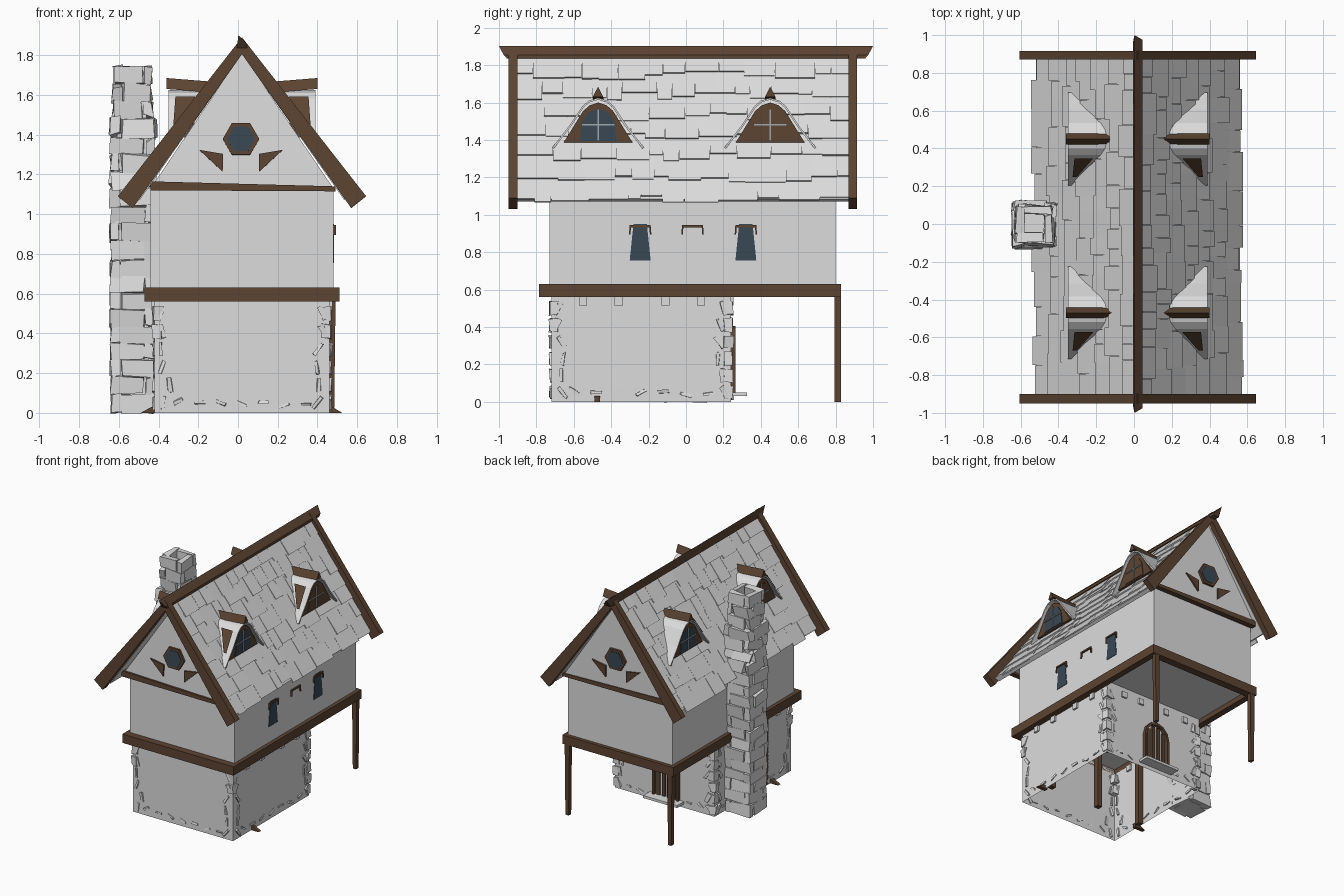
import bpy, bmesh, math, random
from mathutils import Matrix, Vector, Euler

random.seed(7)
cube = bpy.data.objects.get("Cube")
if cube:
    bpy.data.objects.remove(cube, do_unlink=True)


def material(name, rgb):
    m = bpy.data.materials.new(name)
    m.use_nodes = True
    m.diffuse_color = (*rgb, 1)
    m.node_tree.nodes["Principled BSDF"].inputs["Base Color"].default_value = (*rgb, 1)
    return m


STONE = material("pale_stone", (0.72, 0.72, 0.72))
WOOD = material("brown_wood", (0.107, 0.058, 0.032))
GLASS = material("dark_glass", (0.04, 0.065, 0.09))
BAR = material("window_bar_grey", (0.35, 0.4, 0.43))
MID = 0.02  # ridge position in x


def finish(name, bm, mat):
    bmesh.ops.recalc_face_normals(bm, faces=bm.faces[:])
    me = bpy.data.meshes.new(name)
    bm.to_mesh(me)
    bm.free()
    me.materials.append(mat)
    ob = bpy.data.objects.new(name, me)
    bpy.context.collection.objects.link(ob)
    return ob


def add_prism(bm, pts, a, b, axis):
    """Extrude a profile from a to b; axis x takes (y, z) points, axis y takes (x, z)."""
    place = (lambda p, t: (t, p[0], p[1])) if axis == "x" else (lambda p, t: (p[0], t, p[1]))
    va = [bm.verts.new(place(p, a)) for p in pts]
    vb = [bm.verts.new(place(p, b)) for p in pts]
    bm.faces.new(va)
    bm.faces.new(vb[::-1])
    for i in range(len(pts)):
        j = (i + 1) % len(pts)
        bm.faces.new((va[i], va[j], vb[j], vb[i]))


def prism(name, pts, a, b, axis, mat):
    bm = bmesh.new()
    add_prism(bm, pts, a, b, axis)
    return finish(name, bm, mat)


def add_box(bm, lo, hi, rot=(0, 0, 0), jitter=0.0):
    lo, hi = Vector(lo), Vector(hi)
    mat = Matrix.LocRotScale((lo + hi) / 2, Euler(rot), hi - lo)
    for v in bmesh.ops.create_cube(bm, size=1, matrix=mat)["verts"]:
        v.co += Vector([random.uniform(-jitter, jitter) for _ in range(3)])


def box(name, lo, hi, mat):
    bm = bmesh.new()
    add_box(bm, lo, hi)
    return finish(name, bm, mat)


def mirrored(half):
    """Close a symmetric outline from its right half, listed bottom to top."""
    return half + [(-u, v) for u, v in reversed(half) if u > 0]


# Walls: the lower storey is open underneath
X0, X1, Y0, Y1 = -0.42, 0.46, -0.72, 0.24
bm = bmesh.new()
add_box(bm, (X0, Y0, 0), (X1, Y1, 0.6))
bm.faces.ensure_lookup_table()
bmesh.ops.delete(bm, geom=[min(bm.faces, key=lambda f: f.calc_center_median().z)], context="FACES")
finish("lower_wall", bm, STONE)
box("upper_wall", (-0.44, -0.73, 0.6), (0.48, 0.8, 1.13), STONE)

# Gables, overhanging the walls
bm = bmesh.new()
ends = []
for y, top in ((-0.825, -0.8), (0.85, 0.865)):
    ends.append([bm.verts.new(c) for c in ((-0.44, y, 1.13), (0.48, y, 1.13), (MID, top, 1.81))])
    bm.faces.new(ends[-1])
for i in range(3):
    j = (i + 1) % 3
    bm.faces.new((ends[0][i], ends[0][j], ends[1][j], ends[1][i]))
finish("gables", bm, STONE)

# Gable fittings: hexagon window, brackets and tie beam
hexagon = lambda r: [(r * math.cos(i * math.pi / 3), r * math.sin(i * math.pi / 3)) for i in range(6)]
for end, y, lean, tie in (("front", -0.816, -0.037, -0.82), ("back", 0.856, -0.022, 0.838)):
    fittings = [prism(end + "_window_frame", hexagon(0.092), -0.018, 0.018, "y", WOOD),
                prism(end + "_window_glass", hexagon(0.071), -0.021, 0.021, "y", GLASS)]
    for s in (-1, 1):
        tri = [(s * 0.21, -0.055), (s * 0.09, -0.075), (s * 0.092, -0.165)]
        fittings.append(prism(end + "_bracket", tri, -0.012, 0.012, "y", WOOD))
    for ob in fittings:
        ob.location = (0.015, y, 1.378)
        ob.rotation_euler.x = lean
    prism(end + "_tie_beam", [(-0.44, 1.12), (0.49, 1.115), (0.49, 1.14), (-0.44, 1.165)],
          tie - 0.02, tie + 0.02, "y", WOOD)

# Roof: chevron base, then overlapping shingles
RIDGE = 1.85
prism("roof_base", [(MID - 0.54, 1.085), (MID, RIDGE), (MID + 0.54, 1.085),
                    (MID + 0.515, 1.07), (MID, 1.805), (MID - 0.515, 1.07)], -0.9, 0.875, "y", STONE)
down = Vector((0.54, 1.08 - RIDGE))
normal = Vector((-down.y, down.x)).normalized()
ROWS = 7
bm = bmesh.new()
for s in (-1, 1):
    for row in range(ROWS):
        y = -0.9
        while y < 0.875:
            y_next = y + random.uniform(0.07, 0.22)
            if 0.875 - y_next < 0.06:
                y_next = 0.875
            t0 = row / ROWS
            t1 = (row + 1) / ROWS + random.uniform(-0.03, 0.03)
            lift = random.uniform(0.008, 0.014)
            profile = []
            for t, n in ((t0 - 0.02, 0), (t0 - 0.02, 0.002), (t1, lift), (t1, 0)):
                p = down * t + normal * n
                profile.append((MID + s * p.x, RIDGE + p.y))
            add_prism(bm, profile, y, y_next - 0.002, "y")
            y = y_next
finish("roof_shingles", bm, STONE)

# Verge boards and the pointed ridge beam
verge = [(-0.605, 1.09), (MID, 1.89), (0.645, 1.09), (0.57, 1.03), (MID, 1.805), (-0.53, 1.03)]
prism("front_verge_board", verge, -0.95, -0.9, "y", WOOD)
prism("back_verge_board", verge, 0.87, 0.915, "y", WOOD)
beam = prism("ridge_beam", [(-0.006, 1.835), (0.002, 1.902), (0.046, 1.855), (0.046, 1.835)], -1, 1, "y", WOOD)
for v in beam.data.vertices:
    if v.co.z < 1.9:
        v.co.y *= 0.957 if v.co.z < 1.84 else 0.975

# Dormers
cape = mirrored([(0.245, 1.36), (0.155, 1.475), (0.085, 1.58), (0.05, 1.61), (0, 1.625)])
face = mirrored([(0.185, 1.385), (0.08, 1.555), (0.045, 1.585), (0, 1.6)])
pane = mirrored([(0.1, 1.395), (0.085, 1.5), (0.05, 1.55), (0, 1.565)])
roof_x = lambda z: (RIDGE - z) * 0.54 / (RIDGE - 1.08)
for s in (-1, 1):
    for yc in (-0.47, 0.45):
        at = lambda pts: [(yc + u, z) for u, z in pts]
        bm = bmesh.new()
        rows = [(bm.verts.new((MID + s * 0.37, y, z)),
                 bm.verts.new((MID + s * (roof_x(z) - 0.01), y, z))) for y, z in at(cape)]
        for p, q in zip(rows, rows[1:]):
            bm.faces.new((p[0], q[0], q[1], p[1]))
        hood = finish("dormer_roof", bm, STONE)
        hood.modifiers.new("thickness", "SOLIDIFY").thickness = 0.01
        # Bare timber on the hood's front flank
        bm = bmesh.new()
        flank = [(0.235, -0.092, 1.585), (0.335, -0.092, 1.585), (0.345, -0.19, 1.445), (0.322, -0.19, 1.445)]
        bm.faces.new([bm.verts.new((MID + s * u, yc + v - 0.01, z + 0.007)) for u, v, z in flank])
        finish("dormer_flank", bm, WOOD)
        prism("dormer_front", at(face), MID + s * 0.24, MID + s * 0.352, "x", WOOD)
        prism("dormer_pane", at(pane), MID + s * 0.35, MID + s * 0.357, "x", GLASS if s * yc < 0 else WOOD)
        bm = bmesh.new()
        x = MID + s * 0.36
        add_box(bm, (x - 0.004, yc - 0.004, 1.395), (x + 0.004, yc + 0.004, 1.565))
        add_box(bm, (x - 0.004, yc - 0.09, 1.476), (x + 0.004, yc + 0.09, 1.484))
        finish("dormer_window_bars", bm, BAR)
        # Triangular ridge beam dipping towards the roof
        beam = prism("dormer_ridge_beam", at([(-0.028, 1.63), (0.028, 1.63), (0, 1.685)]),
                     MID + s * 0.13, MID + s * 0.38, "x", WOOD)
        for v in beam.data.vertices:
            if abs(v.co.x - MID) < 0.2:
                v.co.z -= 0.02

# Floor beams and back posts
for name, lo, hi in (("front", (-0.47, -0.785), (0.51, -0.72)), ("back", (-0.47, 0.77), (0.51, 0.83)),
                     ("right", (-0.47, -0.785), (-0.42, 0.83)), ("left", (0.46, -0.785), (0.51, 0.83))):
    box(name + "_floor_beam", (*lo, 0.56), (*hi, 0.63), WOOD)
for x in (-0.435, 0.47):
    prism("porch_post", [(x - 0.021, 0.57), (x + 0.021, 0.57), (x + 0.014, 0), (x - 0.014, 0)],
          0.795, 0.828, "y", WOOD)

# Posts inside, and pegs through the foot of the side walls
for x in (-0.4, -0.01, 0.43):
    box("inner_post", (x - 0.02, -0.44, 0), (x + 0.02, -0.4, 0.59), WOOD)
for x, tip in ((-0.4, -0.49), (0.44, 0.525)):
    prism("wall_peg", [(x, 0), (tip, 0), (x + (tip - x) * 0.4, 0.03), (x, 0.03)], -0.49, -0.46, "y", WOOD)

# Joist ends under the floor beams
bm = bmesh.new()
for y in (-0.55, -0.36, -0.11, 0.08):
    for x in (X0, X1):
        add_box(bm, (x - 0.015, y - 0.022, 0.515), (x + 0.015, y + 0.022, 0.56))
for x in (-0.28, -0.1, 0.14, 0.3):
    add_box(bm, (x - 0.022, Y1 - 0.015, 0.515), (x + 0.022, Y1 + 0.015, 0.56))
finish("joist_ends", bm, STONE)

# Side windows with wooden hoods
hood_shape = mirrored([(0.049, 0.933), (0.052, 0.895), (0.06, 0.895), (0.056, 0.945)])
for yc in (-0.245, 0.035, 0.32):
    prism("side_window_hood", [(yc + u, z) for u, z in hood_shape], 0.478, 0.492, "x", WOOD)
    if yc != 0.035:
        slit = mirrored([(0.056, 0.755), (0.036, 0.95)])
        prism("side_window_pane", [(yc + u, z) for u, z in slit], 0.478, 0.484, "x", GLASS)

# Plank door with arched frame and step
arch = lambda w, r: [(w, 0.05)] + [(w * math.cos(a * math.pi / 6), 0.28 + r * math.sin(a * math.pi / 6))
                                   for a in range(7)] + [(-w, 0.05)]
prism("door_frame", arch(0.115, 0.125) + arch(0.097, 0.105)[::-1], Y1 - 0.01, Y1 + 0.025, "y", WOOD)
for i in range(4):
    x = -0.069 + i * 0.046
    box("door_plank", (x - 0.014, Y1 - 0.01, 0.05), (x + 0.014, Y1 + 0.012, 0.37 - 0.03 * (i in (0, 3))), WOOD)
box("door_step", (-0.15, Y1 - 0.01, 0.03), (0.15, Y1 + 0.085, 0.05), STONE)

# Rough shards at the corners and foot of the lower walls
bm = bmesh.new()


def shard(c, half, tilt):
    add_box(bm, Vector(c) - Vector(half), Vector(c) + Vector(half), tilt, 0.005)


for x, sx in ((X0, 1), (X1, -1)):
    for y, sy in ((Y0, 1), (Y1, -1)):
        for k in range(6):
            z = 0.05 + k * 0.09
            wide, turn = random.uniform(0.006, 0.016), random.uniform(-0.8, 0.8)
            inset = random.uniform(0.02, 0.08)
            shard((x + sx * inset, y, z), (wide, 0.009, 0.035), (0, turn, 0))
            shard((x, y + sy * inset, z), (0.009, wide, 0.035), (turn, 0, 0))
            if k > 3 or sy < 0:
                shard((x + sx * 0.015, y + sy * 0.015, z), (0.024, 0.024, 0.035), (0, 0, turn * 0.3))
for k in range(7):
    z, turn = random.uniform(0.03, 0.07), random.uniform(-0.6, 0.6)
    x = X0 + 0.12 + k * 0.107
    for y in (Y0, Y1):
        if y == Y0 or abs(x) > 0.16:
            shard((x, y, z), (0.025, 0.007, 0.007), (0, turn, 0))
    for side in (X0, X1):
        shard((side, Y0 + 0.12 + k * 0.12, z), (0.007, 0.03, 0.007), (turn, 0, 0))
finish("rough_stones", bm, STONE)

# Chimney: solid core, pinwheel courses of uneven blocks, rougher near the top
bm = bmesh.new()
add_box(bm, (-0.61, -0.08, 0), (-0.45, 0.08, 1.42))
add_box(bm, (-0.6, -0.07, 1.4), (-0.46, 0.07, 1.64))
z, course = 0.0, 0
while z < 1.74:
    top = z + random.uniform(0.075, 0.1)
    if 1.745 - top < 0.04:
        top = 1.745
    r = 0.11 if z < 1.42 else 0.094
    rough = 0.007 if z < 1.1 or z > 1.62 else 0.016
    for q in range(4):
        c = Vector((0.24 * r if course % 2 else -0.24 * r, 0.78 * r + random.uniform(-0.004, 0.006), 0))
        c = Matrix.Rotation(q * math.pi / 2, 3, "Z") @ c + Vector((-0.53, 0, (z + top) / 2))
        h = Vector((0.76 * r, 0.22 * r, (top - z) / 2 - 0.001))
        tilt = random.uniform(-rough, rough) * 14
        add_box(bm, c - h, c + h, (tilt * (q % 2 == 0), tilt * (q % 2), q * math.pi / 2), rough)
    z, course = top, course + 1
finish("chimney", bm, STONE)
